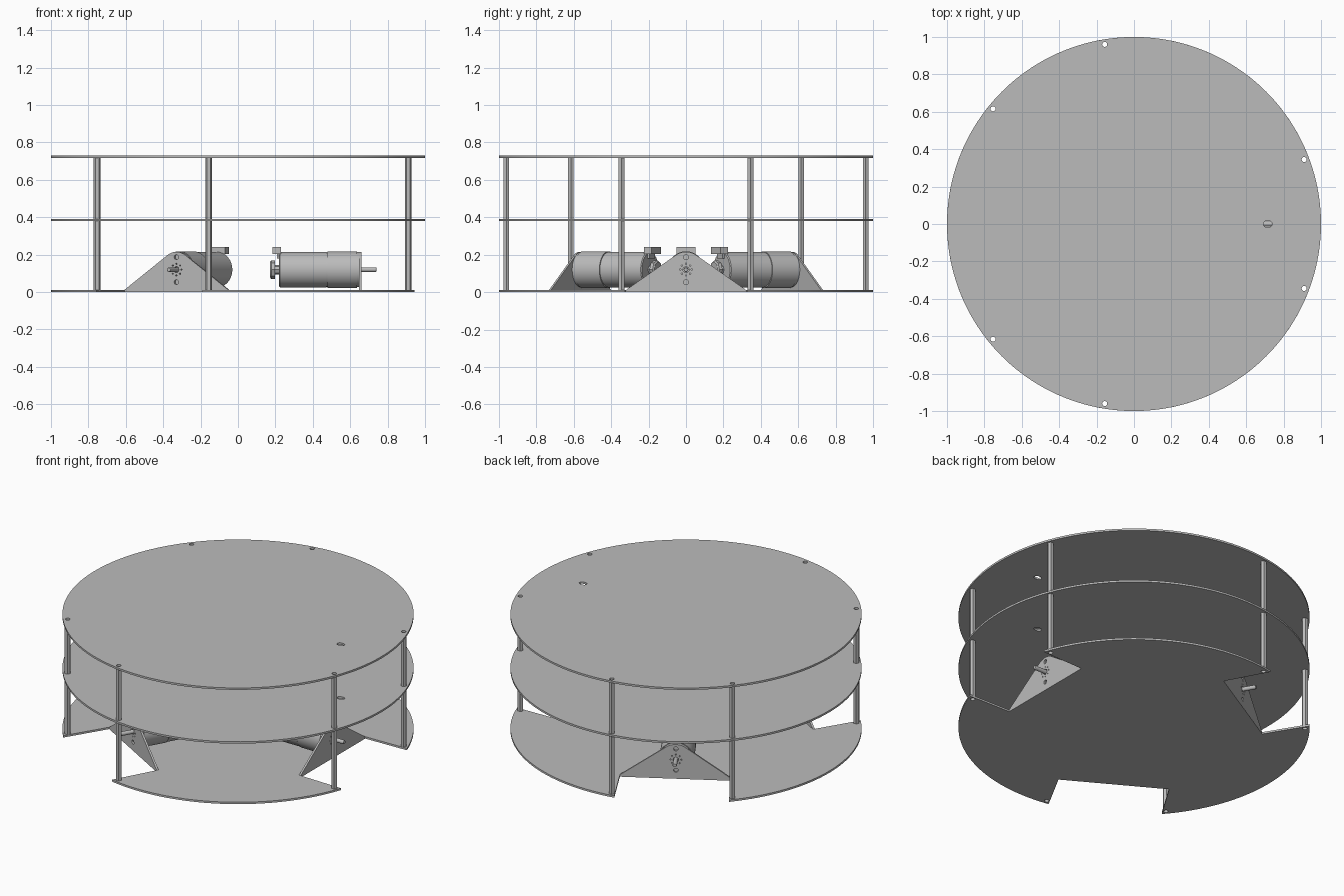
import bpy
import bmesh
from math import sin, cos, radians, pi
from mathutils import Matrix, Vector

cube = bpy.data.objects.get("Cube")
if cube:
    bpy.data.objects.remove(cube, do_unlink=True)

grey = bpy.data.materials.new("plain grey")
grey.use_nodes = True
tone = (0.5, 0.5, 0.5, 1)
grey.diffuse_color = tone
grey.node_tree.nodes["Principled BSDF"].inputs["Base Color"].default_value = tone

T = 0.012          # sheet thickness
AXLE_Z = 0.12      # motor axis height
CUT_X = 0.66       # inner edge of the wheel notches
parts = []


def add_object(name, mesh, matrix):
    obj = bpy.data.objects.new(name, mesh)
    bpy.context.collection.objects.link(obj)
    obj.matrix_world = matrix
    mesh.materials.clear()
    mesh.materials.append(grey)
    parts.append(obj)
    return obj


def circle(x, y, r, n=24, turn=0.0):
    return [(x + r * cos(2 * pi * i / n + turn), y + r * sin(2 * pi * i / n + turn))
            for i in range(n)]


def arc(r, start, end, n, cx=0.0, cy=0.0):
    return [(cx + r * cos(radians(start + (end - start) * i / n)),
             cy + r * sin(radians(start + (end - start) * i / n))) for i in range(n + 1)]


def sheet(name, outlines, low, high, matrix=Matrix()):
    """Extrude an outline with holes from low to high along local z."""
    curve = bpy.data.curves.new(name, "CURVE")
    curve.dimensions = "2D"
    curve.fill_mode = "BOTH"
    curve.extrude = (high - low) / 2
    for points in outlines:
        spline = curve.splines.new("POLY")
        spline.points.add(len(points) - 1)
        for p, (x, y) in zip(spline.points, points):
            p.co = (x, y, 0, 1)
        spline.use_cyclic_u = True
    temp = bpy.data.objects.new(name + "_outline", curve)
    bpy.context.collection.objects.link(temp)
    bpy.context.view_layer.update()
    mesh = bpy.data.meshes.new_from_object(
        temp.evaluated_get(bpy.context.evaluated_depsgraph_get()))
    bpy.data.objects.remove(temp, do_unlink=True)
    bpy.data.curves.remove(curve)
    bm = bmesh.new()
    bm.from_mesh(mesh)
    bmesh.ops.remove_doubles(bm, verts=bm.verts, dist=0.00001)
    bmesh.ops.translate(bm, verts=bm.verts, vec=(0, 0, (low + high) / 2))
    bmesh.ops.recalc_face_normals(bm, faces=bm.faces)
    bm.to_mesh(mesh)
    bm.free()
    return add_object(name, mesh, matrix)


def lathe(name, profile, matrix, n=48):
    """Spin (position, radius) pairs around local z."""
    bm = bmesh.new()
    verts = [bm.verts.new((r, 0, z)) for z, r in profile]
    edges = [bm.edges.new(pair) for pair in zip(verts, verts[1:])]
    bmesh.ops.spin(bm, geom=verts + edges, cent=(0, 0, 0), axis=(0, 0, 1),
                   angle=2 * pi, steps=n, use_merge=True)
    bmesh.ops.remove_doubles(bm, verts=bm.verts, dist=0.00001)
    bmesh.ops.recalc_face_normals(bm, faces=bm.faces)
    mesh = bpy.data.meshes.new(name)
    bm.to_mesh(mesh)
    bm.free()
    return add_object(name, mesh, matrix)


def box(name, low, high, matrix):
    low, high = Vector(low), Vector(high)
    bm = bmesh.new()
    bmesh.ops.create_cube(bm, size=1)
    bmesh.ops.scale(bm, vec=high - low, verts=bm.verts)
    bmesh.ops.translate(bm, vec=(low + high) / 2, verts=bm.verts)
    mesh = bpy.data.meshes.new(name)
    bm.to_mesh(mesh)
    bm.free()
    return add_object(name, mesh, matrix)


# Post positions: a pair on either side of each wheel notch
posts = []
for turn in (0, 120, 240):
    for side in (-20.75, 20.75):
        a = radians(turn + side)
        posts.append((0.973 * cos(a), 0.973 * sin(a)))
bores = [circle(x, y, 0.0135, 16) for x, y in posts]

# Upper decks: full discs with post holes and one cable slot
slot = arc(0.016, -90, 90, 8, 0.723) + arc(0.016, 90, 270, 8, 0.707)
for name, z in (("middle_deck", 0.38), ("top_deck", 0.718)):
    sheet(name, [circle(0, 0, 1, 120), slot] + bores, z, z + T)

# Base deck: disc with three wheel notches
base = []
for turn in (0, 120, 240):
    c, s = cos(radians(turn)), sin(radians(turn))
    base += [(CUT_X * c - y * s, CUT_X * s + y * c) for y in (-0.32, 0.32)]
    base += arc(1, turn + 19.1, turn + 100.9, 32)
sheet("base_deck", [base] + bores, 0, T)

# Hollow hexagonal posts between the decks
for i, (x, y) in enumerate(posts):
    tube = [circle(x, y, 0.018, 6), circle(x, y, 0.0135, 16)]
    sheet(f"lower_post_{i + 1}", tube, T, 0.38)
    sheet(f"upper_post_{i + 1}", tube, 0.38 + T, 0.718)

# Bracket outline: wide foot rising to a rounded top around the axle
bracket = [(-0.32, T - AXLE_Z), (0.32, T - AXLE_Z)] + arc(0.095, 55, 125, 16)
holes = [circle(0, 0, 0.016)]
holes += [circle(0, y, 0.013, 16) for y in (-0.067, 0.067)]
holes += [circle(x, y, 0.004, 8) for x, y in circle(0, 0, 0.031, 8)]

# Motor body with seams, gearbox and rear knob profiles
body = [(0.22, 0), (0.22, 0.09), (0.225, 0.095), (0.474, 0.095), (0.474, 0.092),
        (0.478, 0.092), (0.478, 0.098), (0.635, 0.098), (0.635, 0.094),
        (0.648, 0.094), (0.648, 0)]
knob = [(0.172, 0), (0.172, 0.042), (0.178, 0.05), (0.197, 0.05), (0.197, 0.025),
        (0.221, 0.025), (0.221, 0)]
shaft = [(0.64, 0), (0.64, 0.0125), (0.736, 0.0125), (0.74, 0.010), (0.74, 0)]

# Local x, y, z become tangent, up and outward
axes = Matrix(((0, 0, 1, 0), (1, 0, 0, 0), (0, 1, 0, 0), (0, 0, 0, 1)))
for label, turn in (("left", 0), ("right_back", 120), ("right_front", 240)):
    frame = (Matrix.Rotation(radians(turn), 4, "Z")
             @ Matrix.Translation((0, 0, AXLE_Z)) @ axes)
    sheet(label + "_bracket", [bracket] + holes, CUT_X - T, CUT_X, frame)
    lathe(label + "_motor", body, frame)
    lathe(label + "_rear_knob", knob, frame, 8)
    lathe(label + "_shaft", shaft, frame, 20)
    box(label + "_terminal_box", (-0.052, 0.083, 0.184), (0.052, 0.122, 0.23), frame)
    box(label + "_terminal_foot", (-0.03, 0.06, 0.208), (0.03, 0.09, 0.225), frame)

# Smooth the round walls and keep hard edges
bpy.ops.object.select_all(action="DESELECT")
for obj in parts:
    obj.select_set(True)
bpy.context.view_layer.objects.active = parts[0]
bpy.ops.object.shade_smooth_by_angle(angle=radians(30))
